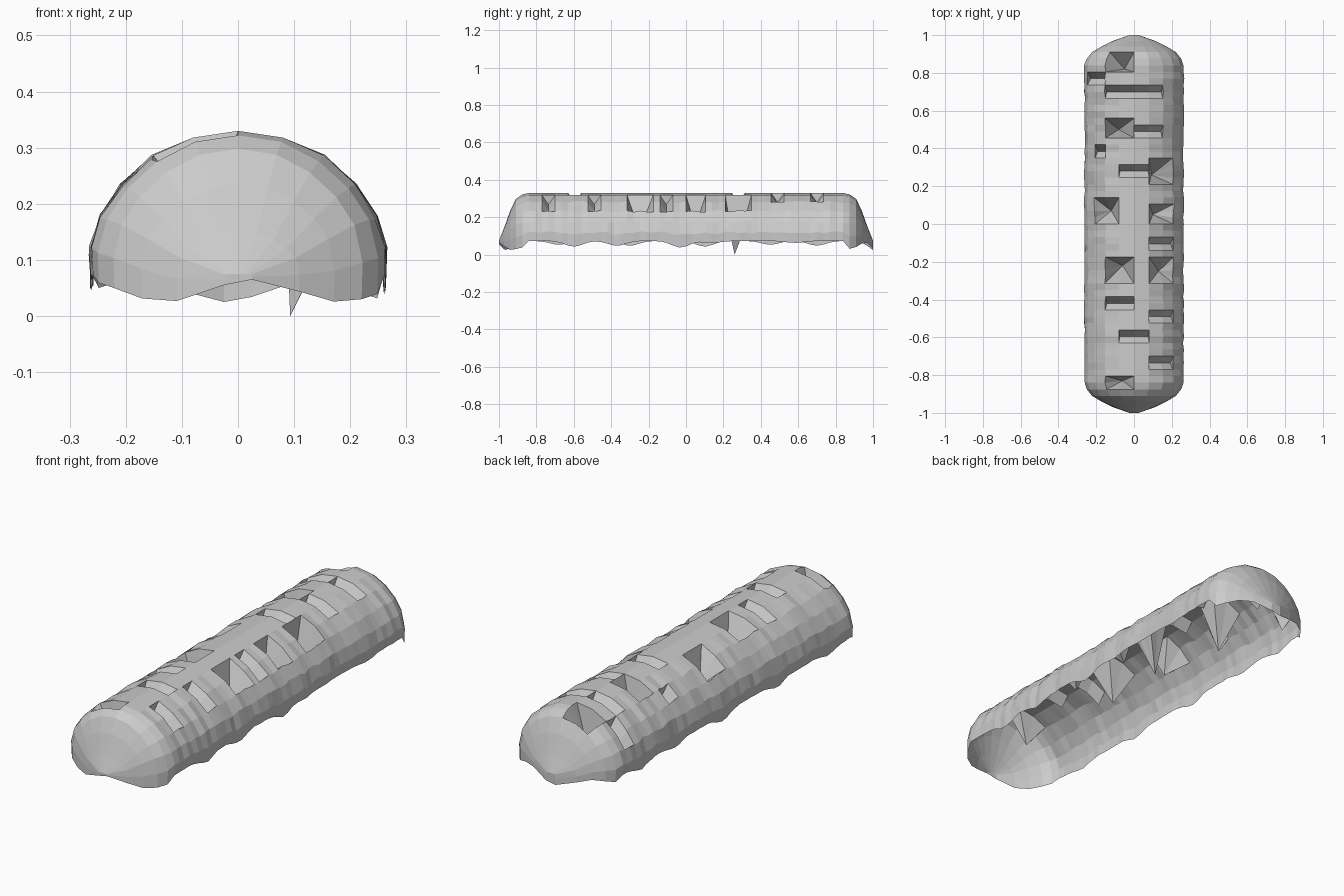
import bpy, bmesh, math, random

if "Cube" in bpy.data.objects:
    bpy.data.objects.remove(bpy.data.objects["Cube"])
random.seed(4)

# Arch cross-section, right half from crown to rim, mirrored to the left
HALF = [(0, .33), (.08, .318), (.15, .282), (.205, .232), (.243, .175), (.26, .12), (.258, .073)]
ARCH = [(-x, z) for x, z in HALF[:0:-1]] + HALF
RIM, TOP = .073, .33

# Lengthwise stations: even rows, then rounded ends (y, half width, crown height)
END = [(.875, .25, .322), (.91, .222, .298), (.94, .172, .235), (.97, .11, .15), (.995, .025, .075)]
STEP = .035
rows = [(-y, w, h, True) for y, w, h in END[::-1]]
rows += [(-.84 + STEP * i, .26, TOP, False) for i in range(49)]
rows += [(y, w, h, True) for y, w, h in END]

# Right-side and left-side sags of the lower rim: (y, depth)
SAGS = {1: [(-.6, .03), (-.37, .025), (-.03, .035), (.14, .01), (.58, .01)],
        -1: [(-.68, .02), (-.3, .025), (.1, .03), (.45, .02), (.7, .025)]}

def rim_drop(x, y, end):
    if end:
        return .028 + .02 * math.cos(x * 20 + (2.6 if y < 0 else .5))
    side = 1 if x > 0 else -1
    return sum(d * math.exp(-((y - c) / .065) ** 2) for c, d in SAGS[side])

bm = bmesh.new()
grid = []
for y, w, h, end in rows:
    ring = []
    bulge = random.uniform(-.006, .004)
    for x, z in ARCH:
        t = (z - RIM) / (TOP - RIM)
        px = x * w / .26
        pz = RIM + t * (h - RIM)
        if t < .85 and not end:
            px += math.copysign(bulge, x) + random.uniform(-.002, .002)
            if t > .1:
                pz += random.uniform(-.006, .006)
        pz -= rim_drop(px, y, end) * max(0, 1 - t * 3)
        ring.append(bm.verts.new((px, y, pz)))
    grid.append(ring)

def near_row(y):
    return min(range(len(rows)), key=lambda i: abs(rows[i][0] - y))

used = set()

def claim(c0, c1, r0, r1):
    used.update((r, c) for r in range(r0, r1) for c in range(c0, c1))

def groove(c0, c1, y, depth=.05):
    """V-shaped notch over columns c0..c1 and two rows."""
    m = near_row(y)
    a, b = m - 1, m + 1
    claim(c0, c1, a, b)
    low = []
    for c in range(c0, c1 + 1):
        p = grid[m][c].co
        low.append(bm.verts.new((p.x * .93, p.y, p.z - depth)))
    for i, c in enumerate(range(c0, c1)):
        bm.faces.new((grid[a][c], grid[a][c + 1], low[i + 1], low[i]))
        bm.faces.new((low[i], low[i + 1], grid[b][c + 1], grid[b][c]))
    for c, v in ((c0, low[0]), (c1, low[-1])):
        bm.faces.new((grid[a][c], v, grid[m][c]))
        bm.faces.new((grid[m][c], v, grid[b][c]))

def pit(c0, c1, y0, y1, apex):
    """Ragged funnel hanging inside the shell down to its apex."""
    a, b = near_row(y0), near_row(y1)
    claim(c0, c1, a, b)
    loop = [grid[a][c] for c in range(c0, c1)] + [grid[r][c1] for r in range(a, b)]
    loop += [grid[b][c] for c in range(c1, c0, -1)] + [grid[r][c0] for r in range(b, a, -1)]
    tip = bm.verts.new(apex)
    for i, v in enumerate(loop):
        bm.faces.new((v, loop[(i + 1) % len(loop)], tip))

# Notches across the crown and shoulders
for c0, c1, y in [(4, 6, .69), (6, 8, .69), (6, 8, .49), (5, 7, .295), (7, 9, -.1), (4, 6, -.43),
                  (5, 7, -.61), (7, 9, -.72), (2, 4, .78), (3, 4, .4), (7, 9, -.48)]:
    groove(c0, c1, y)

# Funnel-shaped pits
for p in [(4, 6, .8, .91, (-.05, .82, .19)), (4, 6, .45, .56, (-.08, .5, .08)),
          (7, 9, .2, .34, (.093, .26, 0)), (7, 9, .0, .105, (.1, .05, .15)),
          (3, 5, .0, .14, (-.12, .07, .16)), (4, 6, -.31, -.175, (-.06, -.22, .12)),
          (7, 9, -.33, -.19, (.13, -.25, .13)), (4, 6, -.875, -.79, (-.06, -.83, .17))]:
    pit(*p)

# Shell skin between the openings, and the two end caps
for r in range(len(grid) - 1):
    for c in range(len(ARCH) - 1):
        if (r, c) not in used:
            bm.faces.new((grid[r][c], grid[r][c + 1], grid[r + 1][c + 1], grid[r + 1][c]))
bm.faces.new(grid[0])
bm.faces.new(grid[-1])

loose = [v for v in bm.verts if not v.link_faces]
bmesh.ops.delete(bm, geom=loose, context='VERTS')
bmesh.ops.recalc_face_normals(bm, faces=bm.faces[:])
if sum(f.normal.z * f.calc_area() for f in bm.faces) < 0:
    bmesh.ops.reverse_faces(bm, faces=bm.faces[:])
for v in bm.verts:
    if abs(v.co.y) > .99:
        v.co.y = math.copysign(1, v.co.y)

mesh = bpy.data.meshes.new("log_shell")
bm.to_mesh(mesh)
bm.free()
bpy.context.collection.objects.link(bpy.data.objects.new("log_shell", mesh))
